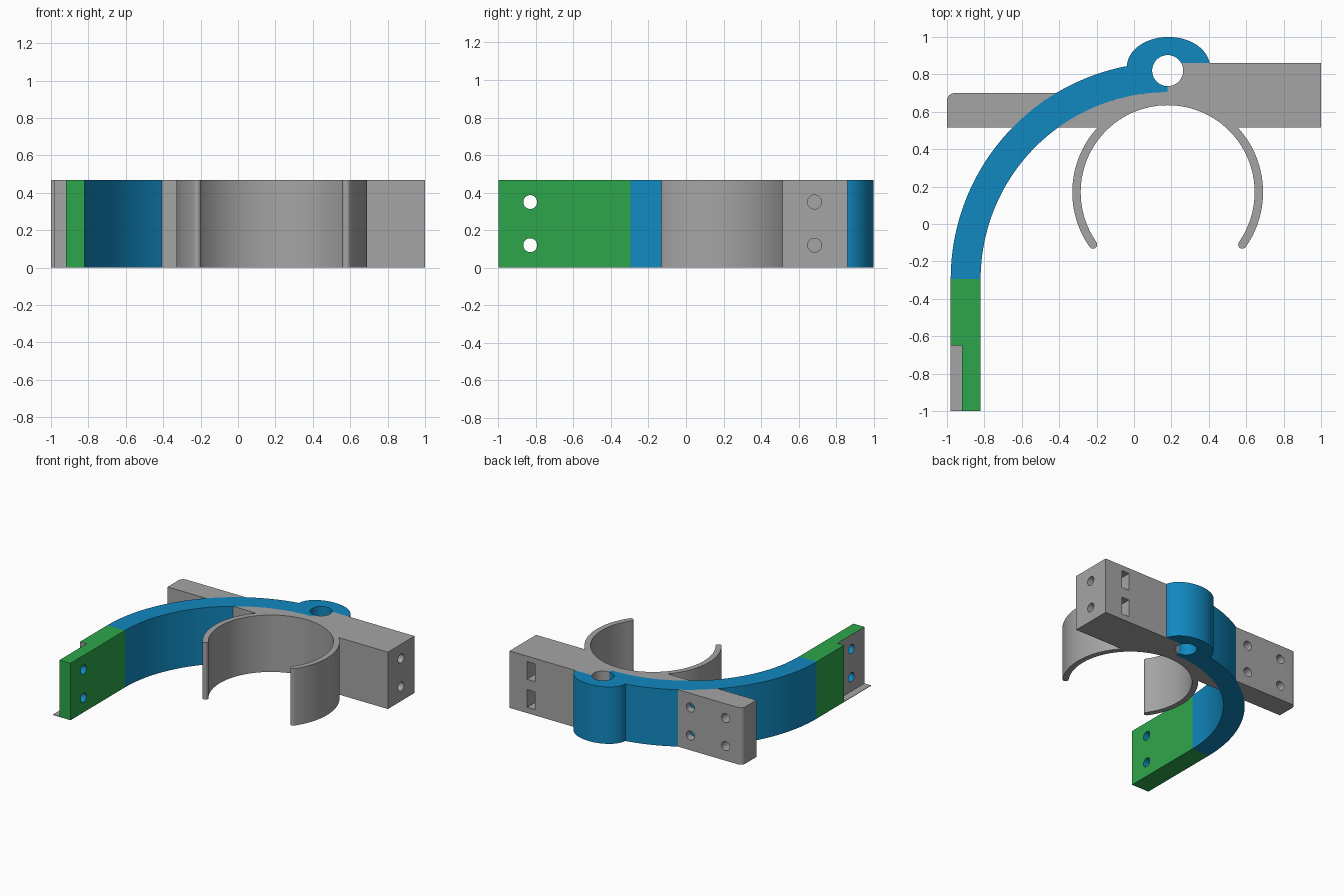
import bpy, bmesh, math
from mathutils import Vector

if "Cube" in bpy.data.objects:
    bpy.data.objects.remove(bpy.data.objects["Cube"])

H = 0.467                      # common height of every part
CX = 0.18                      # shared x of arm centre, ring centre and hinge
ARM_Y, R_IN, R_OUT = -0.295, 1.0, 1.16
RING_Y, RING_IN, RING_OUT = 0.17, 0.465, 0.51
PIN_Y, PIN_R = 0.82, 0.083
BAR_Y = 0.515
HOLE_R = 0.037
HOLE_Z = (0.12, 0.35)


def material(name, color):
    m = bpy.data.materials.new(name)
    m.diffuse_color = (*color, 1)
    m.use_nodes = True
    m.node_tree.nodes["Principled BSDF"].inputs["Base Color"].default_value = m.diffuse_color
    return m


GREY = material("grey", (0.376, 0.376, 0.376))
BLUE = material("blue", (0.0055, 0.25, 0.53))
GREEN = material("green", (0.027, 0.381, 0.069))


def arc(cx, cy, rx, a0, a1, n, ry=None):
    """Points on an arc, angles in degrees."""
    ry = rx if ry is None else ry
    return [(cx + rx * math.cos(math.radians(a0 + (a1 - a0) * i / n)),
             cy + ry * math.sin(math.radians(a0 + (a1 - a0) * i / n)))
            for i in range(n + 1)]


def extrude(name, pts, mats, z0=0.0, z1=H):
    """Solid prism from a plan outline."""
    bm = bmesh.new()
    clean = []
    for p in pts:
        if not clean or math.dist(p, clean[-1]) > 1e-4:
            clean.append(p)
    face = bm.faces.new([bm.verts.new((x, y, z0)) for x, y in clean])
    top = bmesh.ops.extrude_face_region(bm, geom=[face])["geom"]
    bmesh.ops.translate(bm, vec=(0, 0, z1 - z0),
                        verts=[v for v in top if isinstance(v, bmesh.types.BMVert)])
    bmesh.ops.recalc_face_normals(bm, faces=bm.faces)
    me = bpy.data.meshes.new(name)
    bm.to_mesh(me)
    bm.free()
    ob = bpy.data.objects.new(name, me)
    bpy.context.collection.objects.link(ob)
    for m in mats:
        me.materials.append(m)
    return ob


def activate(ob):
    bpy.ops.object.select_all(action='DESELECT')
    ob.select_set(True)
    bpy.context.view_layer.objects.active = ob


def cut(ob, cutter):
    activate(ob)
    mod = ob.modifiers.new("cut", 'BOOLEAN')
    mod.operation, mod.solver, mod.object = 'DIFFERENCE', 'EXACT', cutter
    bpy.ops.object.modifier_apply(modifier=mod.name)
    bpy.data.objects.remove(cutter)


def drill(ob, start, end):
    a, b = Vector(start), Vector(end)
    bpy.ops.mesh.primitive_cylinder_add(
        vertices=32, radius=HOLE_R, depth=(b - a).length, location=(a + b) / 2,
        rotation=(b - a).to_track_quat('Z', 'Y').to_euler())
    cut(ob, bpy.context.object)


def smooth(ob):
    activate(ob)
    bpy.ops.object.shade_smooth_by_angle(angle=math.radians(30))


# Clip body: mounting block, web beneath the arm and open ring in one outline
pin_a = math.degrees(math.asin((0.86 - PIN_Y) / PIN_R))
web_a = 180 - math.degrees(math.asin((BAR_Y - ARM_Y) / R_IN))
join_a = math.degrees(math.asin((BAR_Y - RING_Y) / RING_OUT))
tip_a = -35
mid, tip_r = (RING_IN + RING_OUT) / 2, (RING_OUT - RING_IN) / 2
tx, ty = mid * math.cos(math.radians(tip_a)), mid * math.sin(math.radians(tip_a))
body = [(1, BAR_Y), (1, 0.86)]
body += arc(CX, PIN_Y, PIN_R, pin_a, -90, 20)
body += arc(CX, ARM_Y, R_IN, 90, web_a, 20)
body += arc(CX, RING_Y, RING_OUT, 180 - join_a, 180 - tip_a, 28)
body += arc(CX - tx, RING_Y + ty, tip_r, 180 - tip_a, 360 - tip_a, 10)
body += arc(CX, RING_Y, RING_IN, 180 - tip_a, tip_a, 80)
body += arc(CX + tx, RING_Y + ty, tip_r, tip_a - 180, tip_a, 10)
body += arc(CX, RING_Y, RING_OUT, tip_a, join_a, 28)
clip = extrude("ring_clip_body", body, [GREY])
for z in HOLE_Z:
    drill(clip, (1.1, 0.685, z), (0.6, 0.685, z))
    # nut slot opening on the back face
    bpy.ops.mesh.primitive_cube_add(size=1, location=(0.805, 0.75, z))
    bpy.context.object.scale = (0.07, 0.28, 0.145)
    bpy.context.view_layer.update()
    cut(clip, bpy.context.object)
smooth(clip)

# Curved arm with hinge boss
boss_x, boss_y, boss_rx, boss_ry = 0.184, 0.84, 0.222, 0.16
edge_a = math.degrees(math.asin((0.86 - boss_y) / boss_ry))
arm = arc(CX, ARM_Y, R_IN, 180, 90, 48)
arm += arc(CX, PIN_Y, PIN_R, -90, pin_a - 360, 36)
arm += arc(boss_x, boss_y, boss_rx, edge_a, 180, 36, boss_ry)
arm += arc(CX, ARM_Y, R_OUT, 101, 180, 48)
smooth(extrude("curved_arm", arm, [BLUE]))

# Side bar with a rounded corner, ending on the outside of the arm
bar_a = [180 - math.degrees(math.asin((y - ARM_Y) / R_OUT)) for y in (BAR_Y, 0.70)]
bar = [(-1, BAR_Y)] + arc(CX, ARM_Y, R_OUT, bar_a[0], bar_a[1], 12)
bar += arc(-0.96, 0.66, 0.04, 90, 180, 8)
side_bar = extrude("side_bar", bar, [GREY])
for x in (-0.85, -0.53):
    for z in HOLE_Z:
        drill(side_bar, (x, 0.8, z), (x, 0.4, z))
smooth(side_bar)

# Straight end block with a notch, grey notch walls and blue bores
end = extrude("end_block", [(-0.92, -1), (-0.82, -1), (-0.82, ARM_Y), (-0.98, ARM_Y),
                            (-0.98, -0.65), (-0.92, -0.65)], [GREEN, GREY, BLUE])
for z in HOLE_Z:
    drill(end, (-1.1, -0.83, z), (-0.7, -0.83, z))
for p in end.data.polygons:
    c, n = p.center, p.normal
    bore = any(math.hypot(c.y + 0.83, c.z - z) < HOLE_R + 0.003 for z in HOLE_Z)
    if bore and abs(n.x) < 0.5:
        p.material_index = 2
    elif (n.x < -0.9 and c.x > -0.93) or (n.y < -0.9 and c.y > -0.7):
        p.material_index = 1
    else:
        p.material_index = 0
smooth(end)

# Thin floor of the notch, green underneath
floor = extrude("notch_floor", [(-0.98, -1), (-0.92, -1), (-0.92, -0.65), (-0.98, -0.65)],
                [GREY, GREEN], 0, 0.004)
for p in floor.data.polygons:
    p.material_index = 1 if p.normal.z < -0.5 else 0
